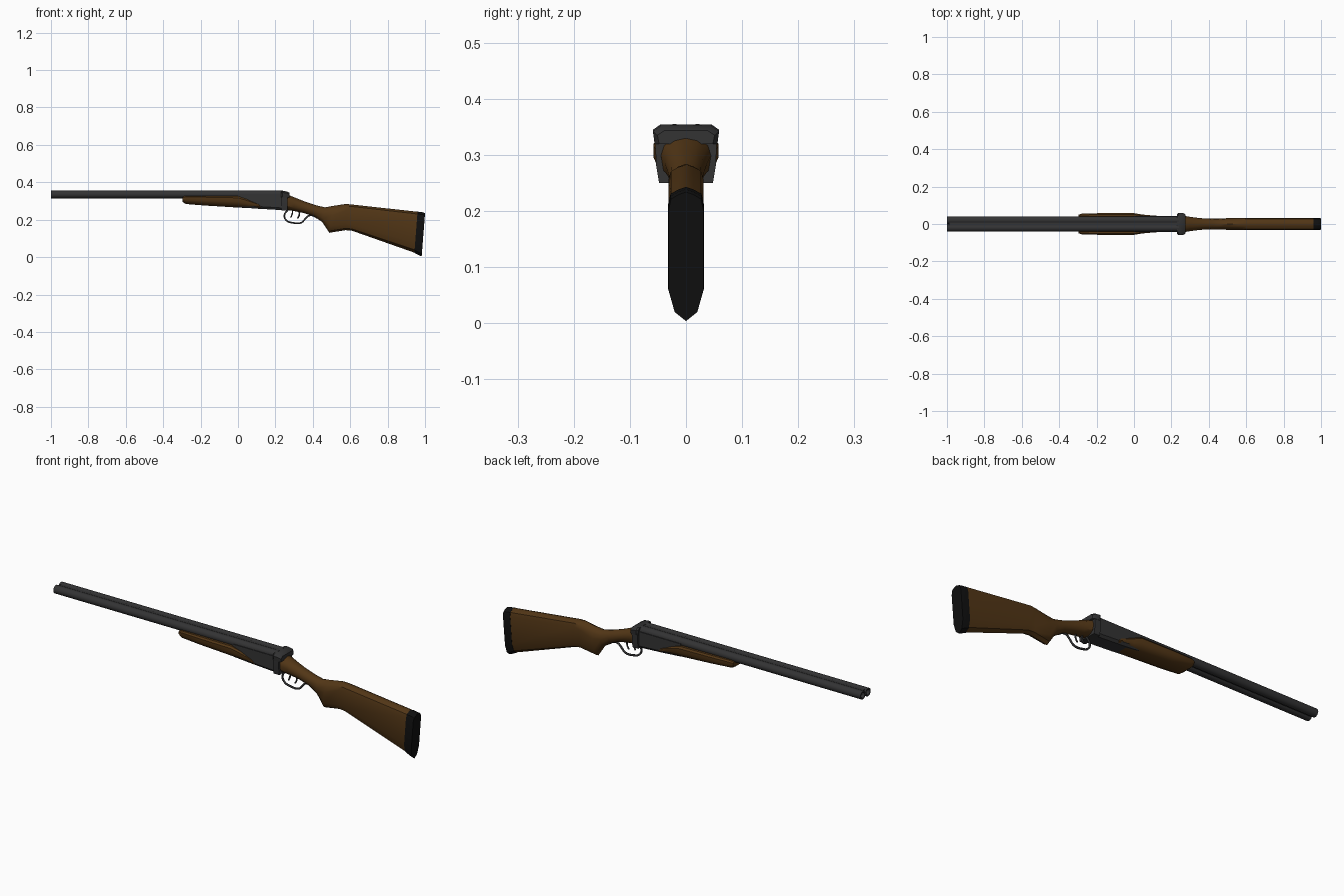
import bpy, bmesh, math

if "Cube" in bpy.data.objects:
    bpy.data.objects.remove(bpy.data.objects["Cube"])


def material(name, rgb):
    m = bpy.data.materials.new(name)
    m.diffuse_color = (*rgb, 1)
    m.use_nodes = True
    m.node_tree.nodes["Principled BSDF"].inputs["Base Color"].default_value = m.diffuse_color
    return m


STEEL = material("gunmetal", (0.033, 0.033, 0.034))
WOOD = material("walnut", (0.085, 0.037, 0.008))
RUBBER = material("black_rubber", (0.005, 0.005, 0.005))


def loft(name, rings, mat, angle=35):
    """Skin a list of equal-length closed rings and cap both ends."""
    bm = bmesh.new()
    vs = [[bm.verts.new(p) for p in ring] for ring in rings]
    n = len(rings[0])
    for a, b in zip(vs, vs[1:]):
        for i in range(n):
            j = (i + 1) % n
            bm.faces.new((a[i], a[j], b[j], b[i]))
    bm.faces.new(vs[0])
    bm.faces.new(vs[-1])
    bmesh.ops.recalc_face_normals(bm, faces=bm.faces)
    me = bpy.data.meshes.new(name)
    bm.to_mesh(me)
    bm.free()
    ob = bpy.data.objects.new(name, me)
    bpy.context.collection.objects.link(ob)
    me.materials.append(mat)
    bpy.ops.object.select_all(action='DESELECT')
    bpy.context.view_layer.objects.active = ob
    ob.select_set(True)
    bpy.ops.object.shade_smooth_by_angle(angle=math.radians(angle))
    return ob


FLAT = [(0, 0), (.02, .42), (.055, .86), (.14, 1), (.76, 1), (.93, .65), (1, 0)]
ROUND = [(0, 0), (.067, .5), (.25, .87), (.5, 1), (.75, .87), (.933, .5), (1, 0)]


def section(xt, zt, xb, zb, w, r):
    """Symmetric ring from a top point to a bottom point; r blends flat to round."""
    half = [(f[0] + (g[0] - f[0]) * r, f[1] + (g[1] - f[1]) * r) for f, g in zip(FLAT, ROUND)]
    pts = [(xt + (xb - xt) * t, w * s, zt + (zb - zt) * t) for t, s in half]
    return pts + [(x, -y, z) for x, y, z in pts[-2:0:-1]]


# Butt stock with grip, then its recoil pad
loft("stock", [section(*s) for s in [
    (.262, .335, .262, .252, .045, .8),
    (.300, .320, .300, .246, .038, .9),
    (.360, .296, .352, .236, .031, 1),
    (.420, .276, .405, .218, .029, 1),
    (.465, .266, .450, .188, .030, .9),
    (.510, .274, .488, .130, .031, .6),
    (.575, .284, .575, .144, .031, .3),
    (.600, .282, .610, .141, .031, .1),
    (.965, .242, .948, .022, .031, 0)]], WOOD)
loft("recoil_pad", [section(*s) for s in [
    (.960, .243, .943, .022, .032, 0),
    (.992, .239, .975, .006, .032, 0),
    (1.00, .234, .982, .004, .031, 0)]], RUBBER)


# Fore-end: flat top, rounded belly
def belly(x, top, bottom, w):
    h = top - bottom
    return [(x, w * a, bottom + h * b) for a, b in
            [(.88, 1), (1, .85), (1, .5), (.85, .2), (.5, 0),
             (-.5, 0), (-.85, .2), (-1, .5), (-1, .85), (-.88, 1)]]


loft("fore_end", [belly(*s) for s in [
    (-.297, .322, .296, .050), (-.280, .328, .284, .055), (-.18, .328, .276, .058),
    (0, .326, .265, .058), (.04, .312, .263, .051),
    (.08, .297, .261, .047), (.11, .285, .259, .046), (.12, .272, .259, .045)]], WOOD)

# Receiver, breech plate and the fences above it
loft("receiver", [[(x, .044, .335), (x, .044, b + .012), (x, .034, b),
                   (x, -.034, b), (x, -.044, b + .012), (x, -.044, .335)]
                  for x, b in [(.0, .267), (.10, .259), (.255, .250)]], STEEL)
loft("breech_plate", [[(x, .055, .325), (x, .053, .28), (x, .048, .25),
                       (x, -.048, .25), (x, -.053, .28), (x, -.055, .325)]
                      for x in (.232, .264)], STEEL)
loft("breech_fence", [[(x, w, .320), (x, w + .003, .345 - d), (x, w - .010, .354 - d),
                       (x, -w + .010, .354 - d), (x, -w - .003, .345 - d), (x, -w, .320)]
                      for x, w, d in [(.230, .048, 0), (.238, .056, 0),
                                      (.262, .056, .003), (.275, .048, .010)]], STEEL)


# Twin barrels with bored muzzles
def circle(x, y, r, n=16):
    return [(x, y + r * math.cos(2 * math.pi * i / n), .335 + r * math.sin(2 * math.pi * i / n))
            for i in range(n)]


for side, y in (("left", .0205), ("right", -.0205)):
    loft(side + "_barrel", [circle(-.96, y, .0145), circle(-1, y, .0145),
                            circle(-1, y, .0205), circle(.24, y, .0205)], STEEL)

# Sighting rib between the barrels
loft("rib", [[(x, .008, .352), (x, .008, .325), (x, -.008, .325), (x, -.008, .352)]
             for x in (-.99, .24)], STEEL)


# Trigger guard and triggers as swept rods
def rod(name, pts, radius):
    cu = bpy.data.curves.new(name, 'CURVE')
    cu.dimensions = '3D'
    cu.bevel_depth = radius
    cu.bevel_resolution = 1
    cu.resolution_u = 4
    cu.use_fill_caps = True
    sp = cu.splines.new('BEZIER')
    sp.bezier_points.add(len(pts) - 1)
    for bp, (x, z) in zip(sp.bezier_points, pts):
        bp.co = (x, 0, z)
        bp.handle_left_type = bp.handle_right_type = 'AUTO'
    cu.materials.append(STEEL)
    bpy.context.collection.objects.link(bpy.data.objects.new(name, cu))


rod("trigger_guard", [(.268, .252), (.249, .228), (.256, .199), (.295, .183), (.340, .185),
                      (.358, .203), (.378, .221), (.400, .222), (.425, .208)], .005)
rod("front_trigger", [(.292, .252), (.290, .232), (.282, .212)], .004)
rod("rear_trigger", [(.328, .248), (.328, .226), (.318, .206)], .004)
